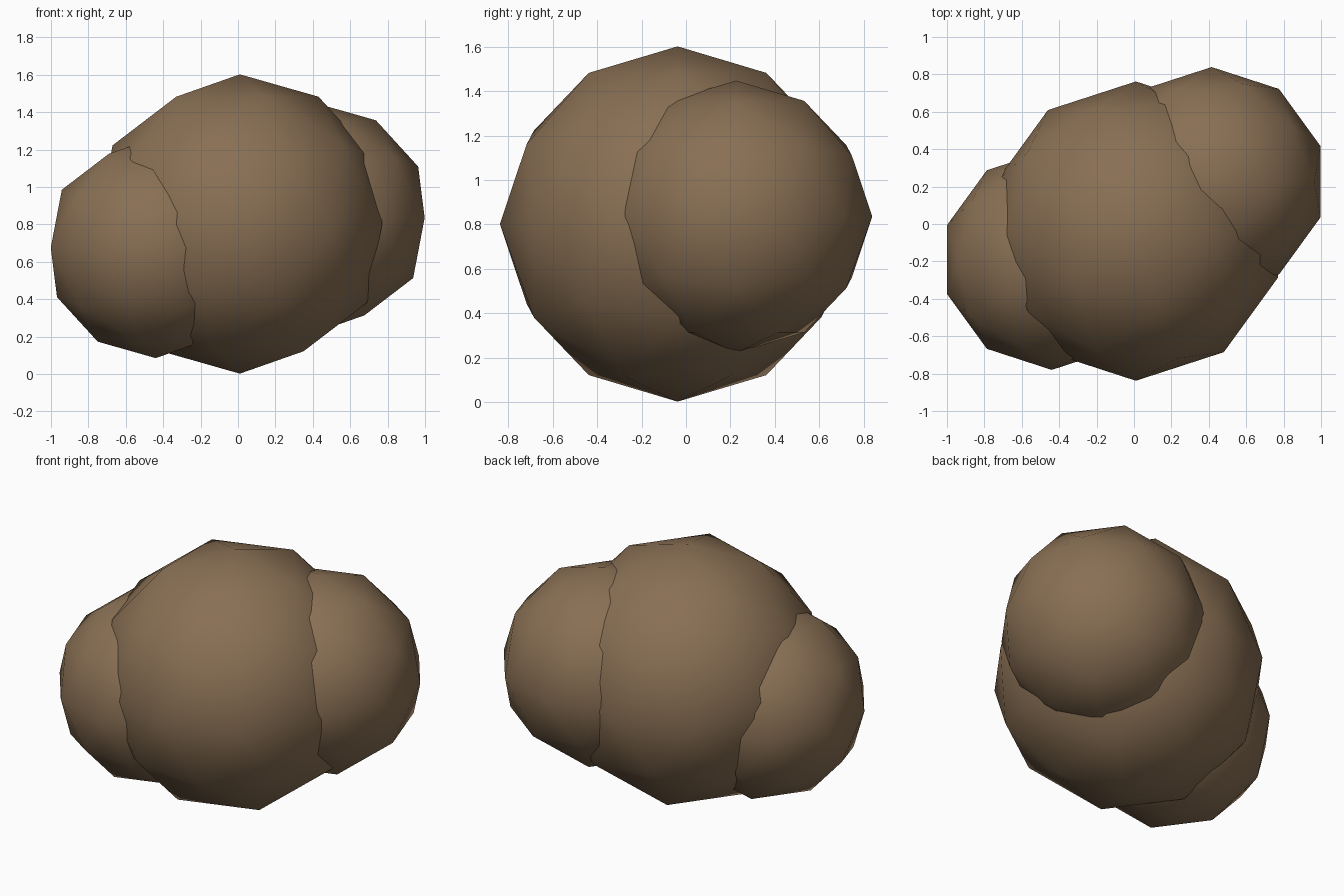
import bpy

cube = bpy.data.objects.get("Cube")
if cube:
    bpy.data.objects.remove(cube, do_unlink=True)

# Single flat brown
colour = (0.25, 0.16, 0.088, 1.0)
brown = bpy.data.materials.new("earth_brown")
brown.use_nodes = True
brown.diffuse_color = colour
bsdf = next(n for n in brown.node_tree.nodes if n.type == 'BSDF_PRINCIPLED')
bsdf.inputs["Base Color"].default_value = colour
bsdf.inputs["Roughness"].default_value = 0.9


def add_lump(name, centre, radius):
    """Low-poly, smooth-shaded ball."""
    bpy.ops.mesh.primitive_ico_sphere_add(subdivisions=2, radius=radius, location=centre)
    lump = bpy.context.object
    lump.name = name
    lump.data.name = name
    lump.data.materials.append(brown)
    bpy.ops.object.shade_smooth()
    return lump


# Large middle lump flanked by two smaller overlapping ones
add_lump("middle_lump", (0.01, -0.038, 0.802), 0.80)
add_lump("front_right_lump", (-0.44, -0.19, 0.675), 0.59)
add_lump("back_left_lump", (0.415, 0.226, 0.835), 0.613)
